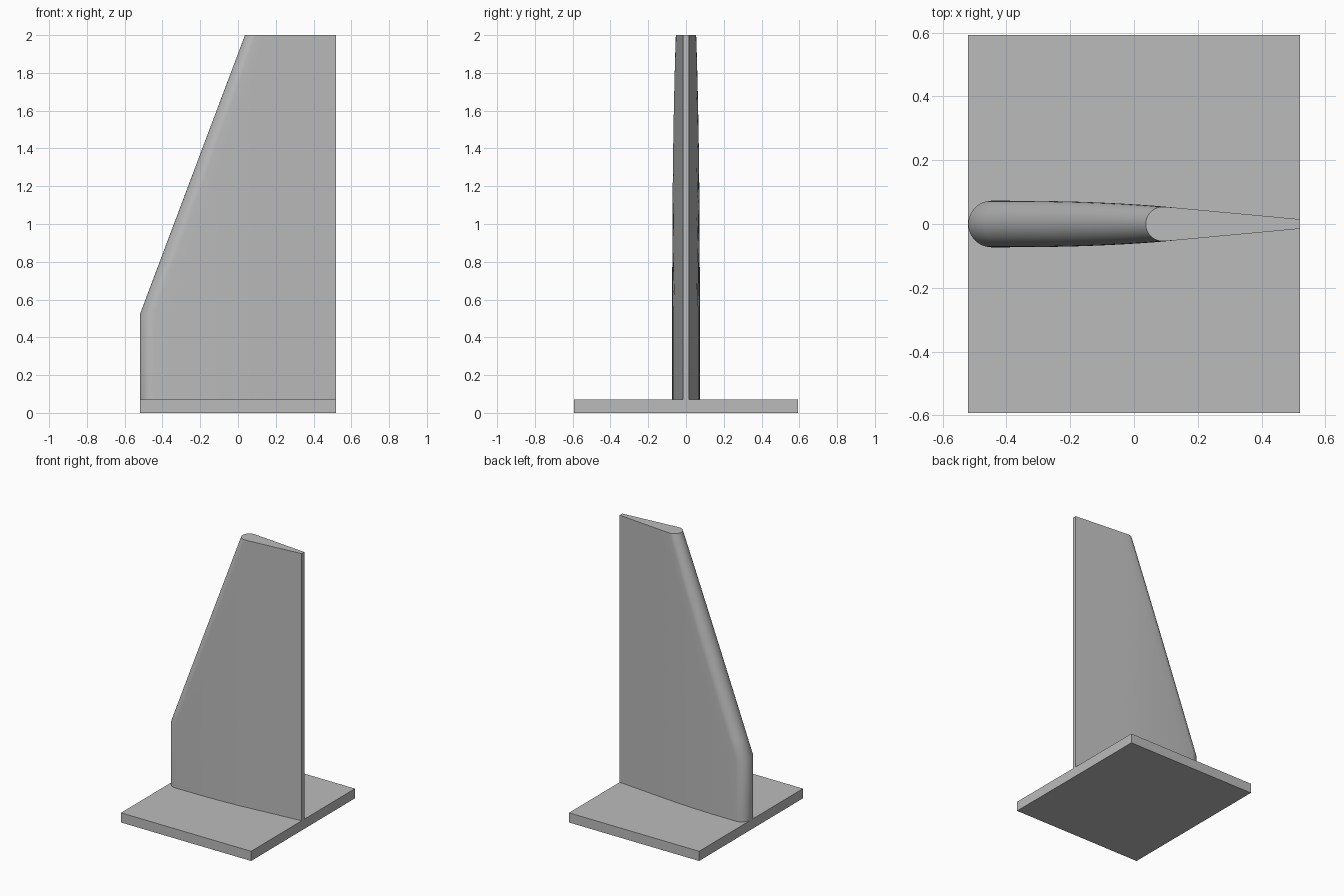
import bpy, bmesh, math

cube = bpy.data.objects.get("Cube")
if cube:
    bpy.data.objects.remove(cube, do_unlink=True)

grey = bpy.data.materials.new("plain_grey")
grey.use_nodes = True
colour = (0.5, 0.5, 0.5, 1)
grey.diffuse_color = colour
grey.node_tree.nodes["Principled BSDF"].inputs["Base Color"].default_value = colour

HALF_X, HALF_Y = 0.52, 0.593
PLATE_TOP, KNEE, TOP = 0.07, 0.52, 2.0
SHOULDER = 0.08      # the flank is curved ahead of this x, straight behind it


def finish(name, bm):
    bmesh.ops.recalc_face_normals(bm, faces=bm.faces)
    mesh = bpy.data.meshes.new(name)
    bm.to_mesh(mesh)
    bm.free()
    mesh.materials.append(grey)
    obj = bpy.data.objects.new(name, mesh)
    bpy.context.collection.objects.link(obj)
    return obj


def half_thickness(x):
    if x > SHOULDER:
        t = (x - SHOULDER) / (HALF_X - SHOULDER)
        return 0.056 + t * (0.015 - 0.056)
    u = max(0, (x + 0.45) / (SHOULDER + 0.45))
    return 0.073 - 0.017 * u ** 2.5


def nose_x(z):
    return -HALF_X + max(0, z - KNEE) / (TOP - KNEE) * 0.557


def section(z, arc=12, flank=12):
    """Closed outline: rounded nose, then flanks narrowing to a blunt tail."""
    nose = nose_x(z)
    r = half_thickness(nose + 0.065)
    side = []
    for i in range(arc + 1):
        a = math.pi / 2 * i / arc
        side.append((nose + r * (1 - math.cos(a)), r * math.sin(a)))
    start = nose + r
    for i in range(1, flank + 1):
        x = start + (HALF_X - start) * i / flank
        side.append((x, min(r, half_thickness(x))))
    mirrored = [(x, -y) for x, y in reversed(side[1:])]
    return [(x, y, z) for x, y in side + mirrored]


# Base plate
bm = bmesh.new()
bmesh.ops.create_cube(bm, size=1)
for v in bm.verts:
    v.co.x *= 2 * HALF_X
    v.co.y *= 2 * HALF_Y
    v.co.z = (v.co.z + 0.5) * PLATE_TOP
finish("base_plate", bm)

# Upright fin, lofted through stacked sections
bm = bmesh.new()
levels = [PLATE_TOP] + [KNEE + (TOP - KNEE) * i / 12 for i in range(13)]
rings = [[bm.verts.new(p) for p in section(z)] for z in levels]
for low, high in zip(rings, rings[1:]):
    for i in range(len(low)):
        j = (i + 1) % len(low)
        bm.faces.new((low[i], low[j], high[j], high[i]))
bm.faces.new(rings[0])
bm.faces.new(rings[-1])
fin = finish("fin", bm)

bpy.ops.object.select_all(action="DESELECT")
fin.select_set(True)
bpy.context.view_layer.objects.active = fin
bpy.ops.object.shade_smooth_by_angle(angle=math.radians(30))
